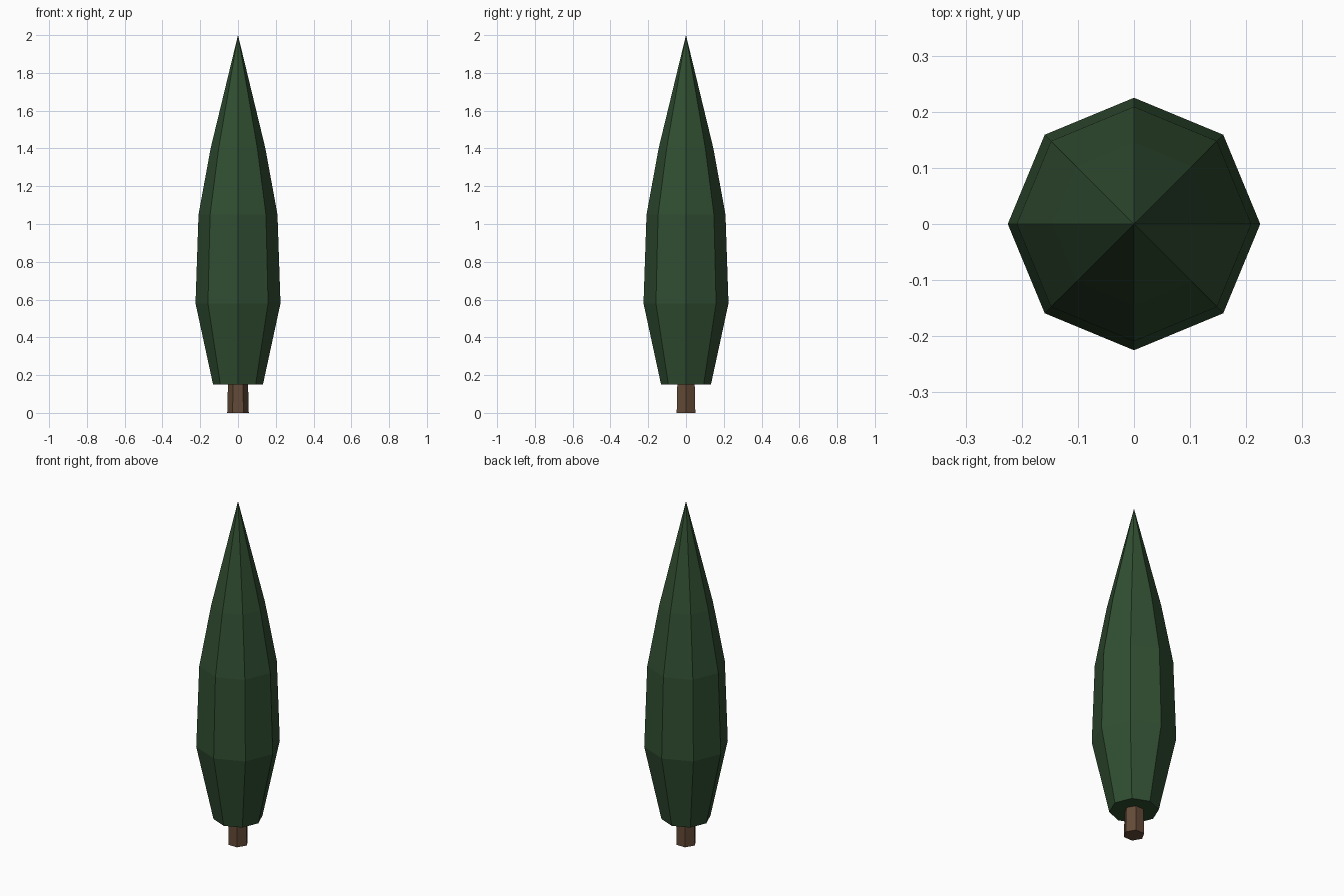
import bpy
import bmesh
from math import cos, sin, tau

cube = bpy.data.objects.get("Cube")
if cube:
    bpy.data.objects.remove(cube, do_unlink=True)


def make_material(name, color):
    mat = bpy.data.materials.new(name)
    mat.use_nodes = True
    mat.diffuse_color = color
    bsdf = next(n for n in mat.node_tree.nodes if n.type == "BSDF_PRINCIPLED")
    bsdf.inputs["Base Color"].default_value = color
    bsdf.inputs["Roughness"].default_value = 0.9
    return mat


def lathe(name, profile, sides, mat):
    """Flat-sided closed solid from (radius, height) pairs; radius 0 makes a tip."""
    bm = bmesh.new()
    rings = []
    for r, z in profile:
        count = sides if r > 0 else 1
        rings.append([bm.verts.new((r * cos(tau * i / sides), r * sin(tau * i / sides), z))
                      for i in range(count)])
    for low, high in zip(rings, rings[1:]):
        for i in range(sides):
            j = (i + 1) % sides
            top = [high[0]] if len(high) == 1 else [high[j], high[i]]
            bm.faces.new([low[i], low[j]] + top)
    for ring in (rings[0], rings[-1]):
        if len(ring) > 1:
            bm.faces.new(ring)
    bmesh.ops.recalc_face_normals(bm, faces=bm.faces)
    mesh = bpy.data.meshes.new(name)
    bm.to_mesh(mesh)
    bm.free()
    mesh.materials.append(mat)
    obj = bpy.data.objects.new(name, mesh)
    bpy.context.collection.objects.link(obj)
    return obj


green = make_material("dark_green", (0.03, 0.075, 0.031, 1))
brown = make_material("bark_brown", (0.125, 0.068, 0.038, 1))

# Six-sided trunk, running a little way into the foliage
lathe("trunk", [(0.057, 0), (0.052, 0.2)], 6, brown)

# Eight-sided tapering foliage
lathe("foliage", [(0.132, 0.15), (0.225, 0.58), (0.209, 1.05), (0.145, 1.4), (0, 2)], 8, green)
